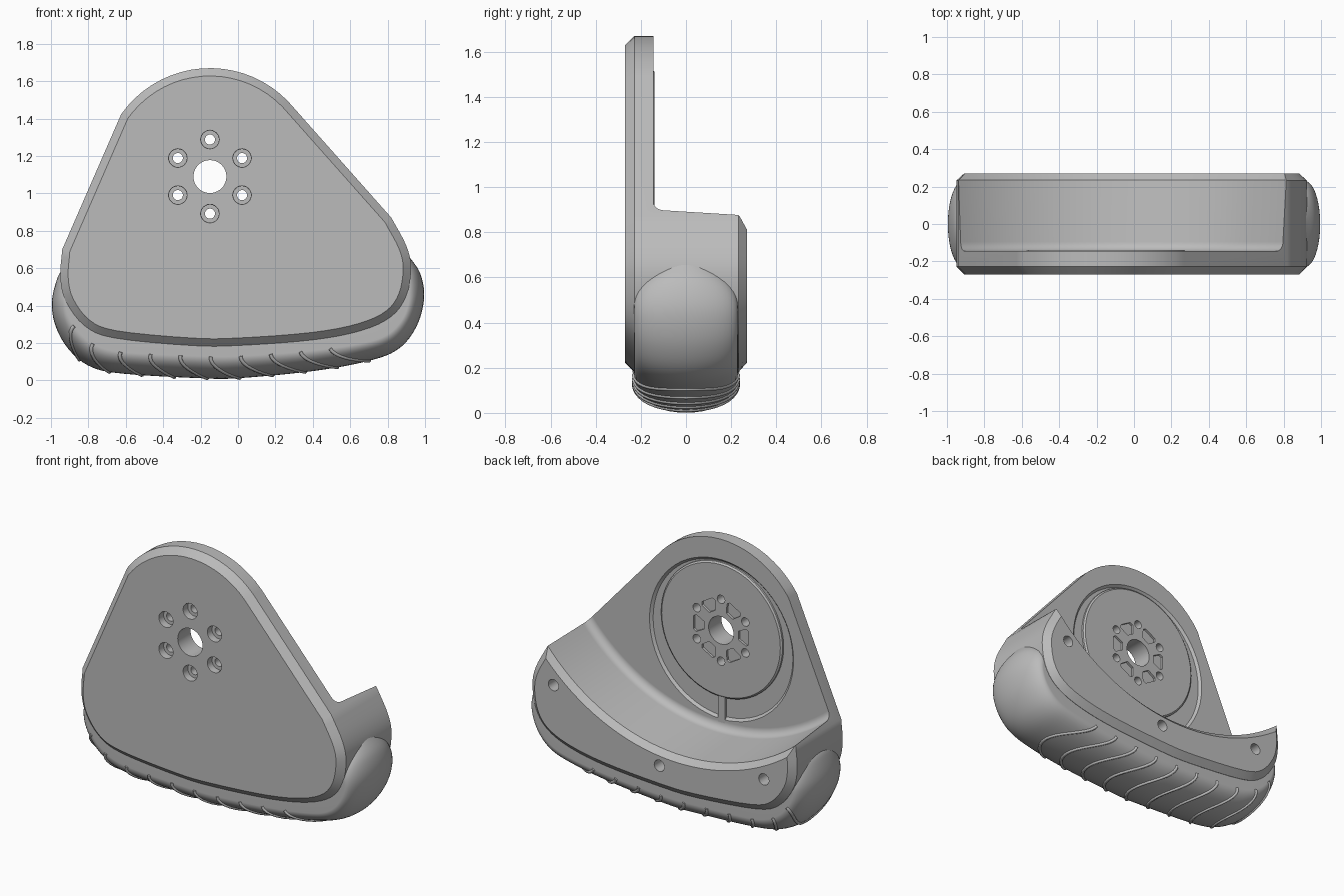
import bpy, math
from math import cos, sin, pi, radians
from mathutils import Vector

if "Cube" in bpy.data.objects:
    bpy.data.objects.remove(bpy.data.objects["Cube"])

grey = bpy.data.materials.new("plain_grey")
grey.use_nodes = True
grey.diffuse_color = (0.5, 0.5, 0.5, 1)
grey.node_tree.nodes["Principled BSDF"].inputs["Base Color"].default_value = (0.5, 0.5, 0.5, 1)
HUB = (-0.15, 1.09)


def loft(name, rings):
    """Skin a row of equal closed rings and cap both ends."""
    n = len(rings[0])
    verts = [p for r in rings for p in r]
    faces = [(k * n + i, k * n + (i + 1) % n, (k + 1) * n + (i + 1) % n, (k + 1) * n + i)
             for k in range(len(rings) - 1) for i in range(n)]
    faces += [tuple(range(n))[::-1], tuple(range(len(verts) - n, len(verts)))]
    me = bpy.data.meshes.new(name)
    me.from_pydata(verts, [], faces)
    ob = bpy.data.objects.new(name, me)
    bpy.context.collection.objects.link(ob)
    me.materials.append(grey)
    bpy.context.view_layer.objects.active = ob
    bpy.ops.object.select_all(action='DESELECT')
    ob.select_set(True)
    bpy.ops.object.mode_set(mode='EDIT')
    bpy.ops.mesh.select_all(action='SELECT')
    bpy.ops.mesh.normals_make_consistent(inside=False)
    bpy.ops.object.mode_set(mode='OBJECT')
    return ob


def turned(name, centre, profile, n=32):
    """Round part about a y axis; profile holds (radius, y) pairs."""
    return loft(name, [[(centre[0] + r * cos(2 * pi * i / n), y, centre[1] + r * sin(2 * pi * i / n))
                        for i in range(n)] for r, y in profile])


def slab(name, pts, y0, y1):
    return loft(name, [[(x, y, z) for x, z in pts] for y in (y0, y1)])


def cut(target, cutter):
    m = target.modifiers.new("cut", 'BOOLEAN')
    m.operation, m.solver, m.object = 'DIFFERENCE', 'EXACT', cutter
    bpy.context.view_layer.objects.active = target
    bpy.ops.object.modifier_apply(modifier=m.name)
    bpy.data.objects.remove(cutter)


def smooth(ob, angle=30):
    bpy.ops.object.select_all(action='DESELECT')
    ob.select_set(True)
    bpy.context.view_layer.objects.active = ob
    bpy.ops.object.shade_smooth_by_angle(angle=radians(angle))
    ob.modifiers.new("normals", 'WEIGHTED_NORMAL').keep_sharp = True


def spline(pts, steps):
    """Smooth curve through the points."""
    p = [Vector(q) for q in pts]
    p = [2 * p[0] - p[1]] + p + [2 * p[-1] - p[-2]]
    out = []
    for a, b, c, d in zip(p, p[1:], p[2:], p[3:]):
        for k in range(steps):
            t = k / steps
            out.append(0.5 * (2 * b + (c - a) * t + (2 * a - 5 * b + 4 * c - d) * t ** 2
                              + (3 * b - a - 3 * c + d) * t ** 3))
    return out + [p[-2]]


def polar(r, deg):
    return HUB[0] + r * cos(radians(deg)), HUB[1] + r * sin(radians(deg))


# Rounded triangular outline, running anticlockwise from the top right
outline = [Vector(polar(0.58, 44 + 101 * i / 18)) for i in range(19)]
outline += spline([(-0.94, 0.70), (-0.95, 0.55), (-0.92, 0.42), (-0.82, 0.29), (-0.66, 0.225),
                   (-0.25, 0.185), (0, 0.185), (0.4, 0.215), (0.66, 0.265), (0.82, 0.34),
                   (0.9, 0.45), (0.925, 0.6), (0.9, 0.72), (0.82, 0.87)], 4)


def inset(d):
    out = []
    for i, p in enumerate(outline):
        t = (outline[(i + 1) % len(outline)] - p).normalized() + (p - outline[i - 1]).normalized()
        t.normalize()
        out.append(p + d * Vector((-t.y, t.x)))
    return out


# Housing: chamfered block with a dished recess behind the front plate
housing = loft("housing", [[(p.x, y, p.y) for p in inset(d)]
                           for y, d in ((-0.27, 0.042), (-0.228, 0), (0.232, 0), (0.27, 0.042))])
fillet = [(1.185 + 0.05 * sin(a), -0.095 - 0.05 * cos(a)) for a in (pi / 12 * i for i in range(7))]
cut(housing, turned("recess", (-0.15, 1.69), fillet + [(1.262, 0.235), (1.33, 0.303)], 128))

# Round pocket, centre bore and bolt holes
cut(housing, turned("pocket", (-0.15, 1.03), [(0.495, -0.16), (0.53, -0.125)], 64))
disc = turned("hub_disc", HUB, [(0.43, -0.18), (0.43, -0.148), (0.42, -0.14)], 64)
key = slab("disc_key", [(-0.175, 0.5), (-0.125, 0.5), (-0.125, 0.7), (-0.175, 0.7)], -0.18, -0.143)
for part in (housing, disc):
    cut(part, turned("bore", HUB, [(0.088, -0.4), (0.088, 0)], 40))
    for i in range(6):
        spot = polar(0.198, 30 + 60 * i)
        cut(part, turned("bolt", spot, [(0.027, -0.4), (0.027, 0)], 20))
for i in range(6):
    cut(housing, turned("counterbore", polar(0.198, 30 + 60 * i), [(0.055, -0.29), (0.048, -0.262), (0.048, -0.225)], 24))
    a = 60 * i
    wedge = [polar(0.125, a - 12), polar(0.185, a - 17), polar(0.2, a - 12),
             polar(0.2, a + 12), polar(0.185, a + 17), polar(0.125, a + 12)]
    cut(disc, slab("wedge_pocket", wedge, -0.155, -0.1))

# Screw holes in the rear flange
for spot in ((0.75, 0.655), (0, 0.34), (-0.74, 0.45)):
    cut(housing, turned("screw", spot, [(0.036, 0.12), (0.036, 0.35)], 24))
for part in (housing, disc):
    smooth(part)

# Sole pad: crowned section swept along the lower edge
path = spline([(-0.93, 0.6), (-0.965, 0.55), (-0.995, 0.42), (-0.975, 0.29), (-0.9, 0.16), (-0.78, 0.07),
               (-0.6, 0.035), (-0.2, 0.012), (0, 0.012), (0.4, 0.05), (0.7, 0.105), (0.86, 0.17),
               (0.955, 0.29), (0.995, 0.44), (0.975, 0.57), (0.91, 0.67)], 6)
lengths = [0]
for a, b in zip(path, path[1:]):
    lengths.append(lengths[-1] + (b - a).length)
TOTAL = lengths[-1]


def pad_point(s, v, depth=None):
    """Point at distance s along the pad and v (-1 to 1) across it."""
    s = min(max(s, 0), TOTAL)
    k = max(i for i in range(len(path) - 1) if lengths[i] <= s)
    o = path[k].lerp(path[k + 1], (s - lengths[k]) / (lengths[k + 1] - lengths[k]))
    inner = Vector((o.x * 0.85, o.y * 0.45 + 0.22))
    if depth is None:
        depth = 0.55 * (1 - math.sqrt(max(0, 1 - v * v)))
    q = o.lerp(inner, depth)
    end = min(1, min(s, TOTAL - s) / 0.2)
    width = 0.23 * (0.6 + 0.4 * math.sqrt(1 - (1 - end) ** 2))
    return (q.x, width * v, q.y)


across = [sin(pi / 2 * (i / 10 - 1)) for i in range(21)]
pad = loft("sole_pad", [[pad_point(s, v) for v in across] + [pad_point(s, 1, 1), pad_point(s, -1, 1)]
                        for s in lengths])
smooth(pad, 40)

# Curved tread ribs
treads = bpy.data.curves.new("tread_ribs", 'CURVE')
treads.dimensions = '3D'
treads.bevel_depth = 0.01
treads.bevel_resolution = 1
treads.use_fill_caps = True
for k in range(10):
    line = treads.splines.new('POLY')
    line.points.add(len(across) - 1)
    for pt, v in zip(line.points, across):
        pt.co = (*pad_point(0.38 + 0.175 * k + 0.17 * (1 - v * v), v), 1)
treads.materials.append(grey)
bpy.context.collection.objects.link(bpy.data.objects.new("tread_ribs", treads))
